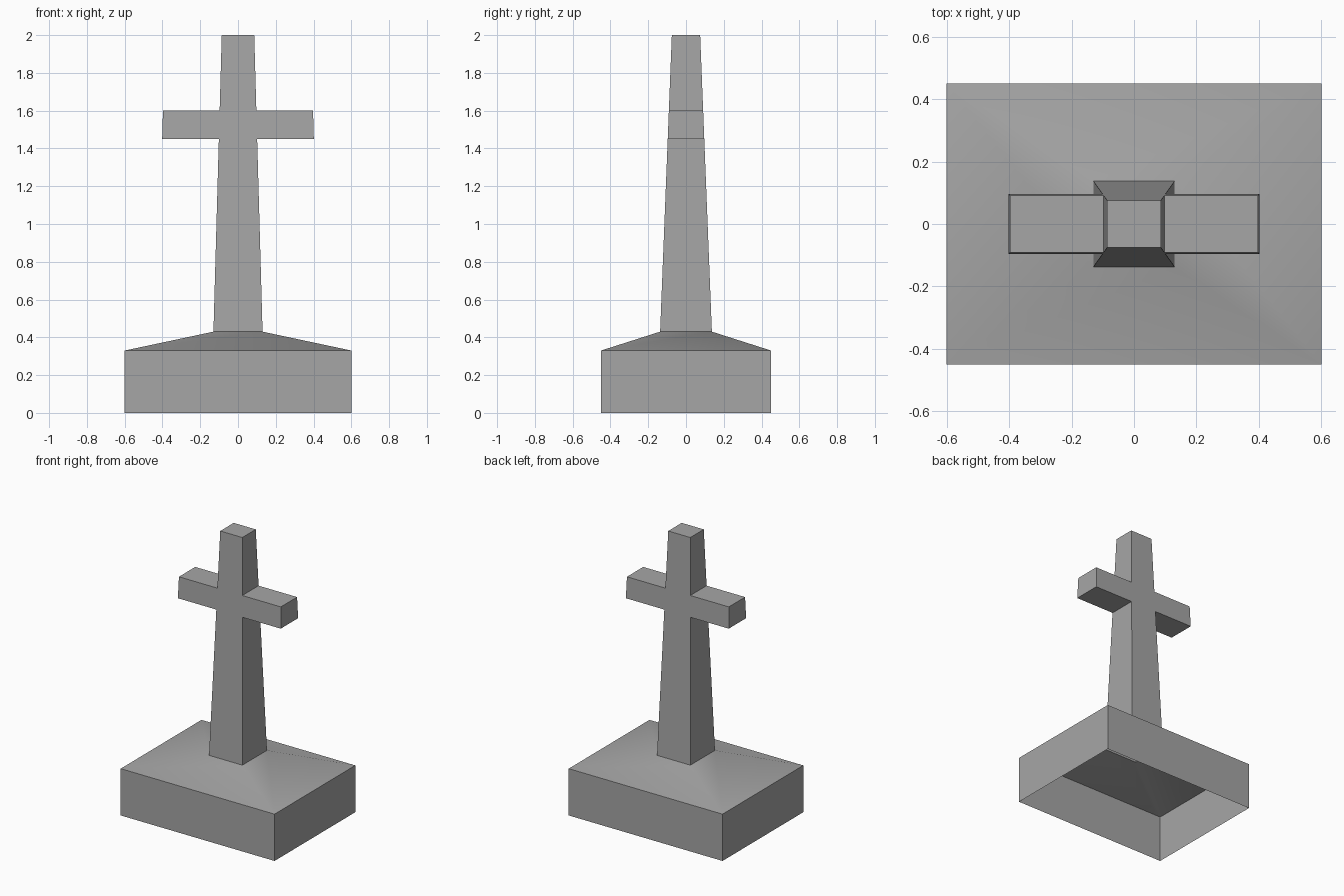
import bpy
import bmesh
from mathutils import Vector

cube = bpy.data.objects.get("Cube")
if cube:
    bpy.data.objects.remove(cube, do_unlink=True)

stone = bpy.data.materials.new("grey_stone")
stone.use_nodes = True
colour = (0.38, 0.38, 0.38, 1)
stone.diffuse_color = colour
stone.node_tree.nodes["Principled BSDF"].inputs["Base Color"].default_value = colour


def stack_rings(bm, sections):
    """Join rectangular sections (z, half width, half depth) with quads, ends open."""
    rings = [[bm.verts.new((sx * hx, sy * hy, z))
              for sx, sy in ((-1, -1), (1, -1), (1, 1), (-1, 1))]
             for z, hx, hy in sections]
    for low, high in zip(rings, rings[1:]):
        for i in range(4):
            j = (i + 1) % 4
            bm.faces.new((low[i], low[j], high[j], high[i]))
    return rings


def finish(bm, name):
    mesh = bpy.data.meshes.new(name)
    bm.normal_update()
    bm.to_mesh(mesh)
    bm.free()
    mesh.materials.append(stone)
    obj = bpy.data.objects.new(name, mesh)
    bpy.context.collection.objects.link(obj)
    bpy.ops.object.select_all(action='DESELECT')
    obj.select_set(True)
    bpy.context.view_layer.objects.active = obj
    bpy.ops.object.shade_smooth_by_angle(angle=0.55)


# Hollow plinth with a sloped top
FOOT = (0.43, 0.13, 0.137)
TOP = (2.0, 0.086, 0.075)
bm = bmesh.new()
stack_rings(bm, [(0, 0.6, 0.45), (0.33, 0.6, 0.45), FOOT])
finish(bm, "plinth")


# Tapered shaft, with sections where the arms meet it
def shaft_section(z):
    t = (z - FOOT[0]) / (TOP[0] - FOOT[0])
    return tuple(a + (b - a) * t for a, b in zip(FOOT, TOP))


bm = bmesh.new()
rings = stack_rings(bm, [shaft_section(z) for z in (FOOT[0], 1.45, 1.6, TOP[0])])
bm.faces.new(rings[-1])

# Arms drawn out of both sides of the shaft
bm.normal_update()
sides = [f for f in bm.faces
         if abs(f.normal.x) > 0.9 and 1.45 < f.calc_center_median().z < 1.6]
for face in sides:
    direction = 1 if face.normal.x > 0 else -1
    new = bmesh.ops.extrude_face_region(bm, geom=[face])
    verts = [g for g in new["geom"] if isinstance(g, bmesh.types.BMVert)]
    bmesh.ops.translate(bm, verts=verts, vec=Vector((direction * 0.3, 0, 0)))
    if face.is_valid:
        bm.faces.remove(face)
bmesh.ops.recalc_face_normals(bm, faces=bm.faces)
finish(bm, "cross")
